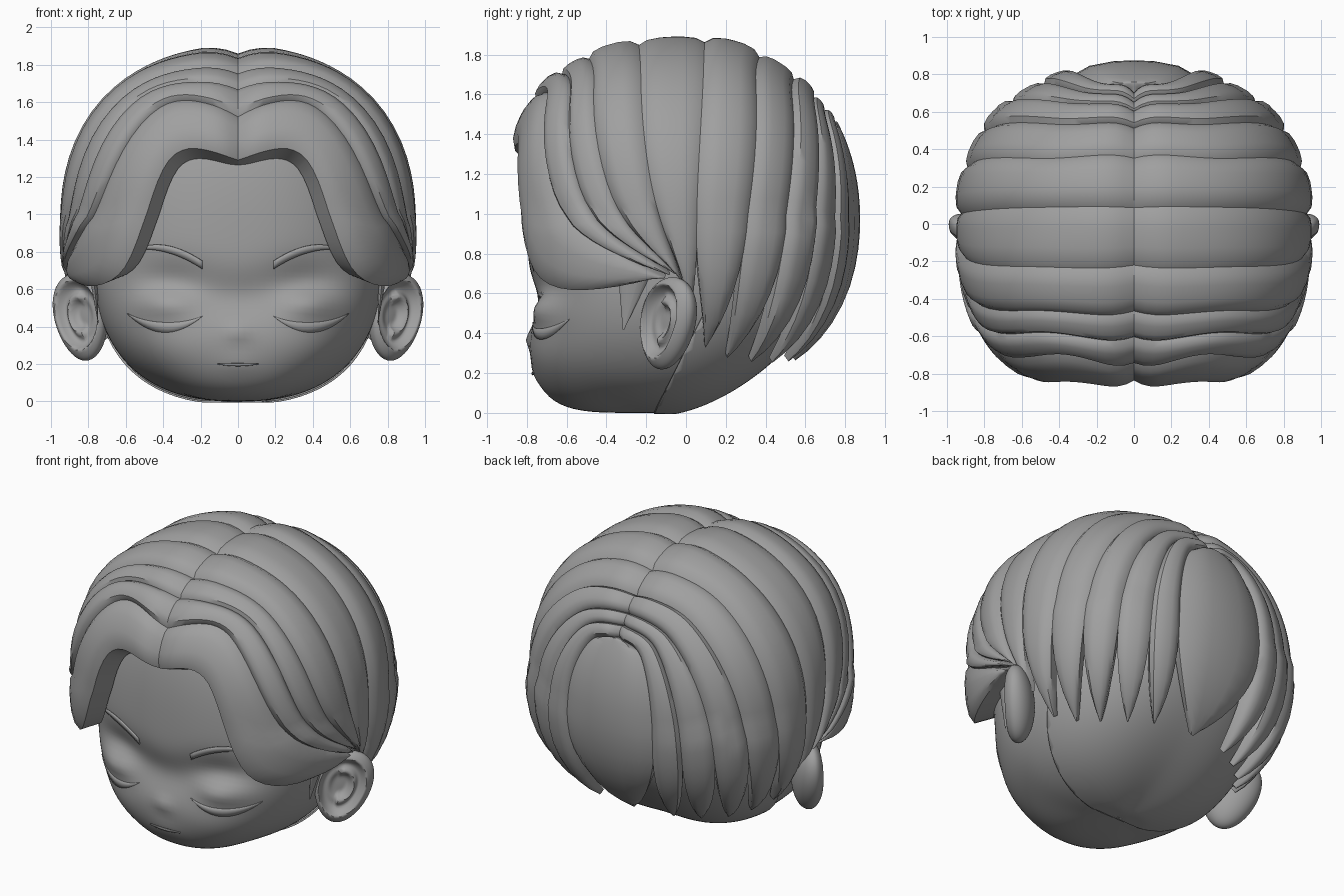
import bpy, bmesh, math
from mathutils import Vector, Matrix
from mathutils.bvhtree import BVHTree

if "Cube" in bpy.data.objects:
    bpy.data.objects.remove(bpy.data.objects["Cube"], do_unlink=True)

clay = bpy.data.materials.new("clay_grey")
clay.use_nodes = True
clay.diffuse_color = (0.35, 0.35, 0.35, 1)
clay.node_tree.nodes["Principled BSDF"].inputs["Base Color"].default_value = (0.35, 0.35, 0.35, 1)


def finish(name, bm, mirror=False, thickness=0, sharp=38):
    """Turn a bmesh into a shaded object with the shared material."""
    bmesh.ops.recalc_face_normals(bm, faces=bm.faces)
    mesh = bpy.data.meshes.new(name)
    bm.to_mesh(mesh)
    bm.free()
    mesh.materials.append(clay)
    ob = bpy.data.objects.new(name, mesh)
    bpy.context.collection.objects.link(ob)
    bpy.ops.object.select_all(action="DESELECT")
    ob.select_set(True)
    bpy.context.view_layer.objects.active = ob
    bpy.ops.object.shade_smooth_by_angle(angle=math.radians(sharp))
    if thickness:
        mod = ob.modifiers.new("thickness", "SOLIDIFY")
        mod.thickness = thickness
        mod.offset = 0
    if mirror:
        mod = ob.modifiers.new("mirror", "MIRROR")
        mod.use_mirror_merge = False
    return ob


# ---------- head ----------
HEAD = Vector((0, -0.16, 0.75))
# face relief: |x|, z, width, height, inward depth
RELIEF = [(0, 0.56, 0.3, 0.13, 0.05), (0.37, 0.62, 0.2, 0.13, 0.06),
          (0.38, 0.53, 0.15, 0.08, -0.065), (0, 0.37, 0.06, 0.04, -0.02),
          (0.4, 0.28, 0.25, 0.15, -0.02), (0, 0.2, 0.1, 0.05, -0.008)]


def head_point(d):
    flat = math.hypot(d.x, d.y)
    cx, cy = (d.x / flat, d.y / flat) if flat > 1e-5 else (1, 0)
    depth = 0.635 if cy < 0 else 0.87
    reach = (abs(cx / 0.77) ** 2.3 + abs(cy / depth) ** 2.3) ** (-1 / 2.3)
    if d.z < 0:
        power = 2.4 + (2.3 * cy ** 4 if cy < 0 else -0.75 * cy * cy)
        height = 0.75
    else:
        power = 2.2 + (0.8 * cy * cy if cy < 0 else 0)
        height = 1.0
    t = ((flat / reach) ** power + abs(d.z / height) ** power) ** (-1 / power)
    p = HEAD + d * t
    if d.y < 0:
        fade = min(1, -cy * 2)
        for x, z, w, h, depth in RELIEF:
            p.y += fade * depth * math.exp(-((abs(p.x) - x) / w) ** 2 - ((p.z - z) / h) ** 2)
    return p


def head_mesh(scale=1):
    bm = bmesh.new()
    bmesh.ops.create_uvsphere(bm, u_segments=112, v_segments=80, radius=1)
    for v in bm.verts:
        p = HEAD + (head_point(v.co.normalized()) - HEAD) * scale
        v.co = Vector((p.x, p.y, max(p.z, 0)))
    return bm


skull = head_mesh()
surface = BVHTree.FromBMesh(skull)
finish("head", skull, sharp=60)

# close-cropped layer over the nape
cap = head_mesh(1.015)
bmesh.ops.bisect_plane(cap, geom=cap.verts[:] + cap.edges[:] + cap.faces[:],
                       plane_co=(0, -0.12, 0.08), plane_no=(0, 1, -0.5), clear_inner=True)
finish("nape_hair", cap, thickness=0.01)


# ---------- face details laid on the head ----------
def ribbon(name, a, b, c, half_width, mirror=True, lift=0.004, steps=18):
    """Plate along a bezier in the x-z plane, dropped onto the face."""
    bm = bmesh.new()
    a, b, c = Vector(a), Vector(b), Vector(c)
    rows = []
    for i in range(steps + 1):
        t = i / steps
        mid = a * (1 - t) ** 2 + b * 2 * t * (1 - t) + c * t * t
        row = []
        for side in (1, 0, -1):
            z = mid.y + side * half_width(t)
            hit = surface.ray_cast(Vector((mid.x, -2, z)), Vector((0, 1, 0)))[0]
            row.append(bm.verts.new((mid.x, hit.y - lift, z)))
        rows.append(row)
    for r, s in zip(rows, rows[1:]):
        for k in range(2):
            bm.faces.new((r[k], r[k + 1], s[k + 1], s[k]))
    return finish(name, bm, mirror, 0.008)


ribbon("eyebrow", (0.19, 0.73), (0.38, 0.855), (0.54, 0.815), lambda t: 0.019 * (1 - t ** 3) + 0.002)
ribbon("eyelashes", (0.19, 0.455), (0.4, 0.33), (0.59, 0.47),
       lambda t: 0.026 * math.sin(math.pi * t) + 0.001, lift=0)
ribbon("mouth", (-0.11, 0.2), (0, 0.194), (0.11, 0.2),
       lambda t: 0.006 * math.sin(math.pi * t) + 0.001, mirror=False)

# ---------- ears ----------
ear = bmesh.new()
bmesh.ops.create_uvsphere(ear, u_segments=48, v_segments=48, radius=1,
                          matrix=Matrix.Rotation(math.pi / 2, 4, "X"))
out, across = Vector((0.69, -0.72, 0)), Vector((0.72, 0.69, 0))
for v in ear.verts:
    w, n, h = v.co.x, -v.co.y, v.co.z
    r = math.hypot(w + 0.12, h - 0.05)
    lift = (0.085 if n > 0 else 0.11) * n
    if n > 0:
        # bowl, inner fold and canal
        lift -= 0.1 * max(0, 1 - (r / 0.8) ** 4)
        lift += 0.045 * math.exp(-((r - 0.42) / 0.12) ** 2) * (1 if w > -0.2 else 0.3)
    w = w * (0.175 + 0.025 * h) + 0.04 * h
    v.co = Vector((0.845, -0.095, 0.45)) + across * w + out * lift + Vector((0, 0, 0.232 * h))
finish("ear", ear, mirror=True, sharp=60)

# ---------- hair ----------
CROWN = Vector((0, 0, 0.97))


def hair_point(p, lift):
    """Project a point onto the hair volume, raised by lift."""
    d = (p - CROWN).normalized()
    power = 2.1 + 0.6 * max(0, -d.y) + (0.1 if d.z > 0 else 0.3) * abs(d.x)
    depth = 0.89 if d.y < 0 else 0.835
    height = 0.905 if d.z > 0 else 0.885
    t = (abs(d.x / 0.92) ** power + abs(d.y / depth) ** power + abs(d.z / height) ** power) ** (-1 / power)
    return CROWN + d * (t + lift)


def along(points, v):
    """Smooth curve through the points."""
    n = len(points) - 1
    s = min(v * n, n - 1e-6)
    i, t = int(s), s - int(s)
    q = [points[0] * 2 - points[1]] + points + [points[-1] * 2 - points[-2]]
    a, b, c, d = q[i:i + 4]
    return (b * 2 + (c - a) * t + (a * 2 - b * 5 + c * 4 - d) * t * t
            + (b * 3 - a - c * 3 + d) * t ** 3) / 2


SECTION = [(0, -1), (0.02, 0.1), (0.16, 0.8), (0.35, 1), (0.5, 1), (0.65, 1), (0.84, 0.8), (0.98, 0.1), (1, -1)]


def lock(name, first, second, depth=0.06, height=0.035, taper=0.76, mirror=True, steps=28):
    """Rounded hair lock lofted between two seams, pointed at its end."""
    bm = bmesh.new()
    rings = []
    for i in range(steps + 1):
        v = i / steps
        a, b = along(first, v), along(second, v)
        width = 1.06
        if v > taper:
            width *= 1 - 0.95 * ((v - taper) / (1 - taper)) ** 2.2
        root = 0.045 * max(0, 1 - v / 0.12) ** 2
        slim = 0.35 + 0.65 * min(1, width)
        ring = []
        for u, rise in SECTION:
            lift = (rise * height if rise >= 0 else -depth) * slim - root
            p = a.lerp(b, 0.5 + (u - 0.5) * width)
            ring.append(bm.verts.new(hair_point(p, lift)))
        rings.append(ring)
    n = len(SECTION)
    for r, s in zip(rings, rings[1:]):
        for k in range(n):
            bm.faces.new((r[k], r[(k + 1) % n], s[(k + 1) % n], s[k]))
    bm.faces.new(rings[0])
    bm.faces.new(rings[-1])
    return finish(name, bm, mirror)


# seams from the parting to the tips, front to back
SEAMS = [[Vector(p) for p in seam] for seam in (
    [(0, -.87, 1.31), (.36, -.87, 1.33), (.61, -.72, .7), (.92, -.12, .66)],
    [(0, -.8, 1.57), (.42, -.74, 1.63), (.78, -.62, 1.0), (.93, -.1, .68)],
    [(0, -.66, 1.73), (.5, -.6, 1.66), (.86, -.5, 1.03), (.94, -.07, .69)],
    [(0, -.49, 1.79), (.52, -.47, 1.7), (.9, -.36, 1.05), (.95, -.04, .68)],
    [(0, -.23, 1.85), (.55, -.23, 1.73), (.95, -.17, 1.1), (.95, 0, .6)],
    [(0, .09, 1.85), (.55, .09, 1.73), (.95, .06, 1.1), (.78, .05, .36)],
    [(0, .37, 1.8), (.5, .35, 1.68), (.88, .33, 1.1), (.68, .15, .27)],
    [(0, .55, 1.7), (.42, .54, 1.6), (.77, .53, 1.1), (.62, .28, .24)],
    [(0, .65, 1.62), (.35, .65, 1.5), (.63, .67, 1.05), (.5, .4, .23)],
    [(0, .7, 1.55), (.28, .72, 1.45), (.48, .77, 1.0), (.36, .5, .23)],
    [(0, .75, 1.48), (.2, .78, 1.4), (.32, .83, 1.0), (.2, .56, .25)])]

for i, (first, second) in enumerate(zip(SEAMS, SEAMS[1:])):
    front = i < 4
    lock("fringe_lock" if front else "side_lock", first, second,
         depth=0.12 if i == 0 else 0.06, height=0.03 + 0.01 * (i % 2),
         taper=0.9 if front else 0.76)

flipped = [Vector((-p.x, p.y, p.z)) for p in SEAMS[-1]]
lock("back_lock", SEAMS[-1], flipped, mirror=False, height=0.04)

# pointed sideburns in front of the ears
burn = bmesh.new()
bmesh.ops.create_cone(burn, cap_ends=True, segments=10, radius1=0.1, radius2=0.004, depth=0.34)
for v in burn.verts:
    v.co = Vector((0.765 + v.co.x * 0.3 - v.co.z * 0.1, -0.28 + v.co.y - v.co.z * 0.2, 0.59 + -v.co.z * -1))
    v.co.z = 1.18 - v.co.z
finish("sideburn", burn, mirror=True)
